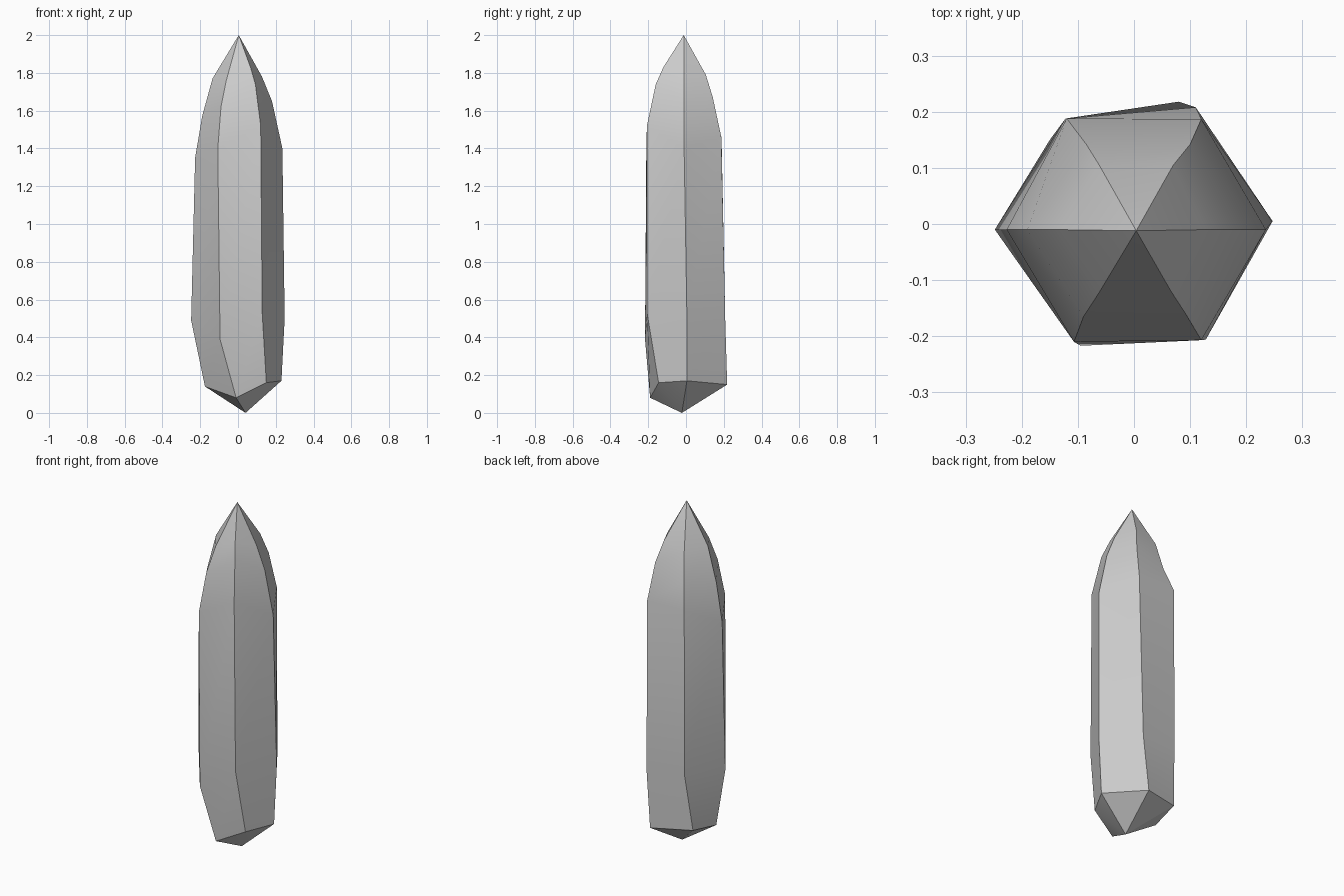
import bpy, bmesh, math

# Six crystal edges, anticlockwise from +x; each runs bottom, waist, shoulder, upper, crown
columns = [
    [(.23, .005, .17), (.247, .005, .50), (.235, -.01, 1.40), (.18, -.01, 1.65), (.127, -.01, 1.78)],
    [(.08, .218, .15), (.11, .208, .48), (.12, .187, 1.46), (.10, .142, 1.67), (.07, .105, 1.79)],
    [(-.15, .15, .17), (-.122, .188, .50), (-.12, .188, 1.46), (-.085, .142, 1.60), (-.062, .105, 1.76)],
    [(-.175, -.03, .14), (-.248, -.01, .49), (-.227, -.01, 1.35), (-.19, -.01, 1.57), (-.135, -.01, 1.77)],
    [(-.01, -.19, .08), (-.095, -.217, .39), (-.107, -.21, 1.40), (-.09, -.165, 1.62), (-.062, -.122, 1.76)],
    [(.15, -.145, .16), (.128, -.206, .53), (.12, -.207, 1.52), (.092, -.16, 1.74), (.066, -.12, 1.83)],
]

bm = bmesh.new()
cols = [[bm.verts.new(p) for p in col] for col in columns]
foot = bm.verts.new((.04, -.022, 0))
apex = bm.verts.new((.004, -.012, 2))

# Side facets plus the two pointed ends
for i in range(6):
    a, b = cols[i], cols[(i + 1) % 6]
    for j in range(4):
        bm.faces.new((a[j], b[j], b[j + 1], a[j + 1]))
    bm.faces.new((a[4], b[4], apex))
    bm.faces.new((b[0], a[0], foot))
bmesh.ops.recalc_face_normals(bm, faces=bm.faces[:])

mesh = bpy.data.meshes.new("crystal")
bm.to_mesh(mesh)
bm.free()
crystal = bpy.data.objects.new("crystal", mesh)
bpy.context.collection.objects.link(crystal)

# Soft blends along each facet, crisp ridges between facets
bpy.context.view_layer.objects.active = crystal
crystal.select_set(True)
bpy.ops.object.shade_smooth_by_angle(angle=math.radians(15))
